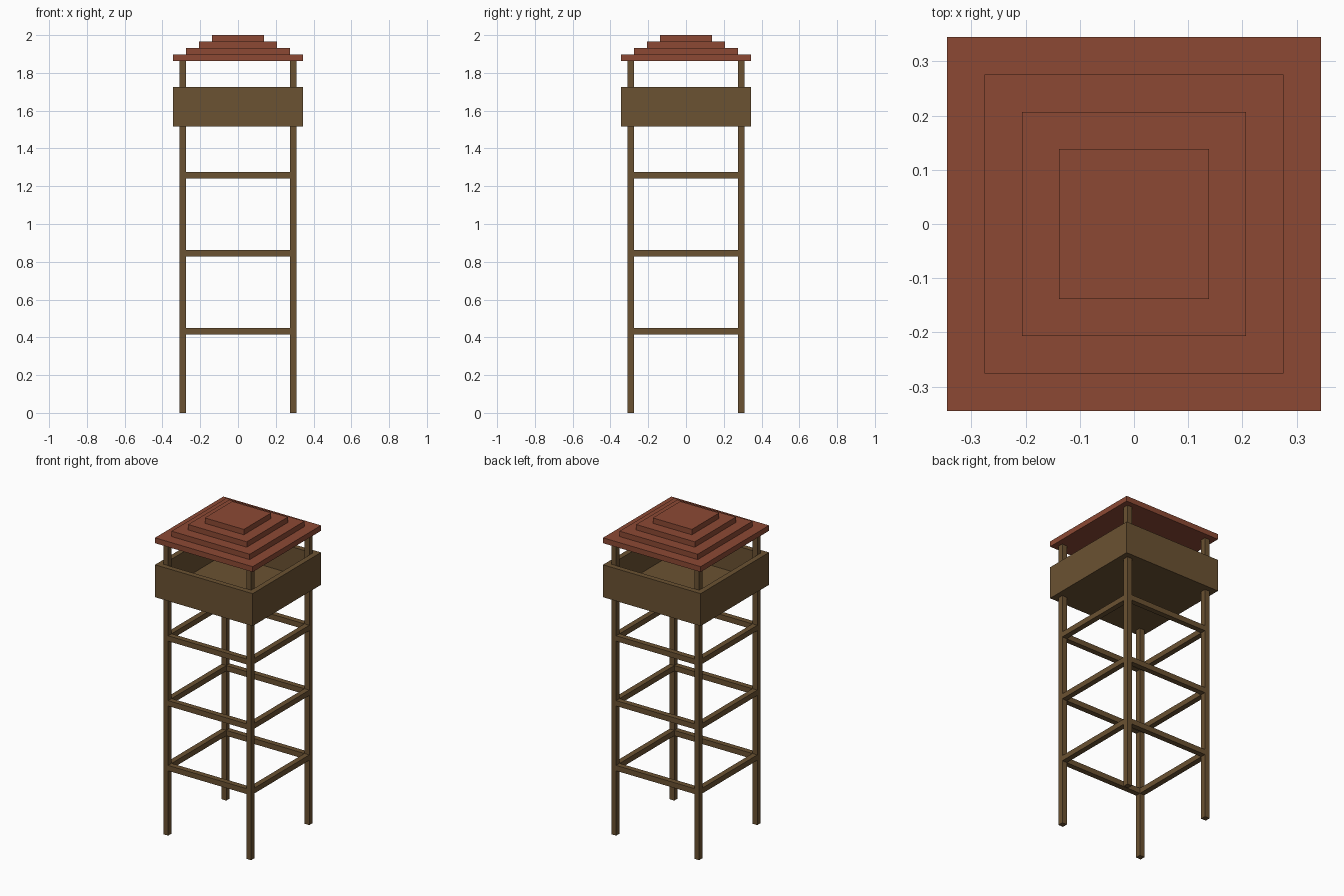
import bpy

if "Cube" in bpy.data.objects:
    bpy.data.objects.remove(bpy.data.objects["Cube"], do_unlink=True)

U = 2 / 58  # building module: the tower is 58 modules tall


def make_material(name, srgb):
    col = [((c / 255 + 0.055) / 1.055) ** 2.4 for c in srgb] + [1.0]
    mat = bpy.data.materials.new(name)
    mat.use_nodes = True
    mat.diffuse_color = col
    mat.node_tree.nodes["Principled BSDF"].inputs["Base Color"].default_value = col
    return mat


wood = make_material("brown wood", (107, 82, 50))
tile = make_material("red roof tile", (140, 73, 52))


def box(name, lo, hi, mat):
    """Axis-aligned box between two corners given in modules."""
    center = [(a + b) / 2 * U for a, b in zip(lo, hi)]
    size = [(b - a) * U for a, b in zip(lo, hi)]
    bpy.ops.mesh.primitive_cube_add(size=1, location=center)
    ob = bpy.context.object
    ob.name = name
    ob.scale = size
    bpy.ops.object.transform_apply(location=False, rotation=False, scale=True)
    ob.data.materials.append(mat)
    return ob


# Four corner posts from the ground to the roof
for sx, side in ((-8.5, "right"), (8.5, "left")):
    for sy, end in ((-8.5, "front"), (8.5, "back")):
        box(f"{end}_{side}_post", (sx - .5, sy - .5, 0), (sx + .5, sy + .5, 54), wood)

# Three rings of horizontal braces between the posts
for level, z in enumerate((12, 24, 36), 1):
    for s, end, side in ((-8.5, "front", "right"), (8.5, "back", "left")):
        box(f"{end}_brace_{level}", (-8, s - .5, z), (8, s + .5, z + 1), wood)
        box(f"{side}_brace_{level}", (s - .5, -8, z), (s + .5, 8, z + 1), wood)

# Lookout platform: floor and parapet walls
box("platform_floor", (-9, -9, 44), (9, 9, 45), wood)
for s, end, side in ((-9.5, "front", "right"), (9.5, "back", "left")):
    box(f"{end}_wall", (-10, s - .5, 44), (10, s + .5, 50), wood)
    box(f"{side}_wall", (s - .5, -9, 44), (s + .5, 9, 50), wood)

# Stepped roof, each tier smaller than the one below
for i, h in enumerate((10, 8, 6, 4)):
    box(f"roof_tier_{i + 1}", (-h, -h, 54 + i), (h, h, 55 + i), tile)
